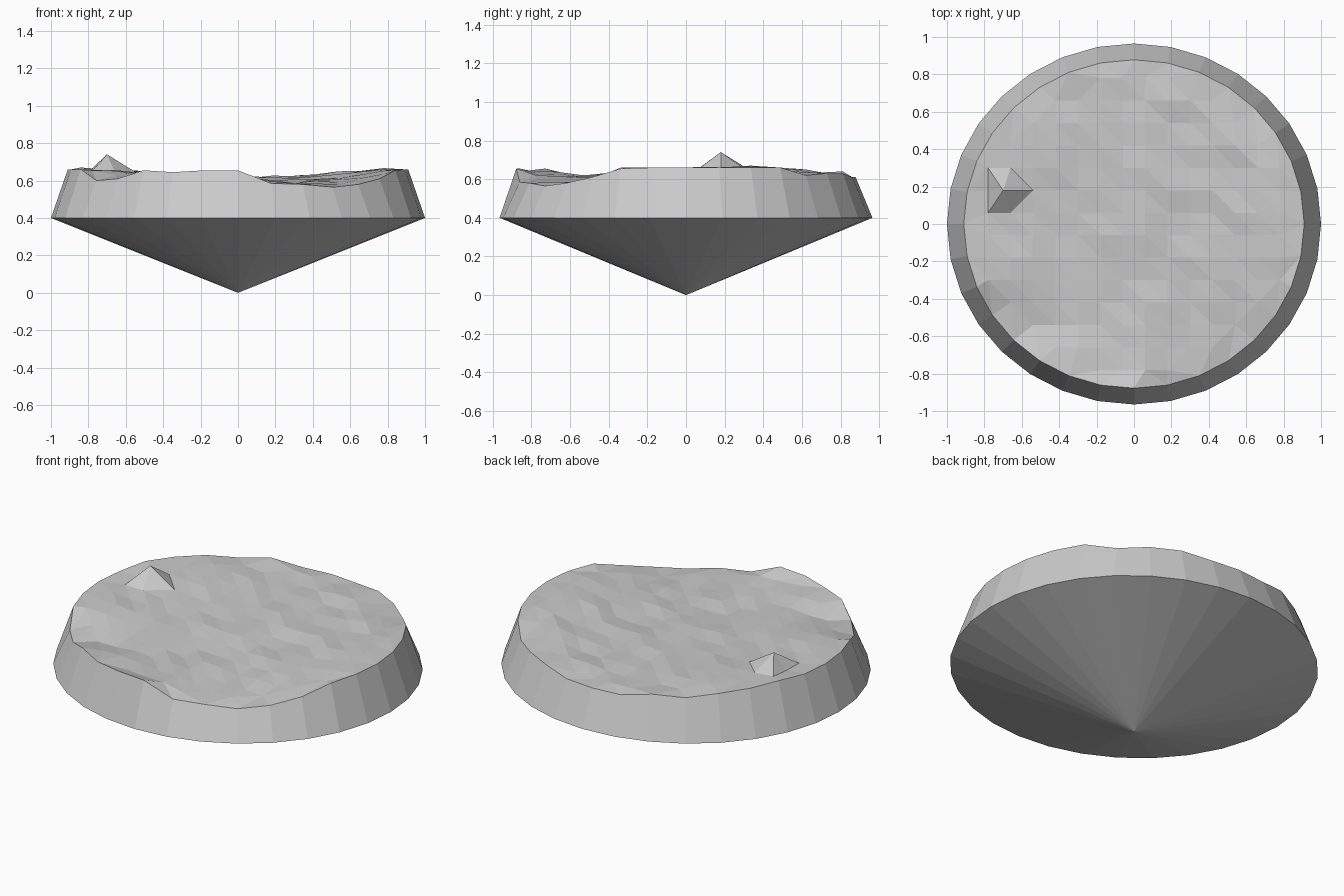
import bpy, bmesh, random
from math import sin, cos, tau, hypot
from mathutils import Vector
from mathutils.geometry import delaunay_2d_cdt

if "Cube" in bpy.data.objects:
    bpy.data.objects.remove(bpy.data.objects["Cube"])

random.seed(4)
SIDES, Y_SCALE = 32, 0.965

# Heights of the uneven upper rim, counter-clockwise from +x
RIM_Z = [.66, .66, .66, .66, .62, .63, .63, .61, .61, .61, .64, .63, .65, .66, .67, .66,
         .66, .66, .66, .60, .61, .655, .645, .655, .655, .585, .58, .565, .58, .61, .655, .66]

# Main bumps and hollows of the ground: x, y, z
BUMPS = [(0, 0, .61), (.3, 0, .595), (.3, .4, .60), (.3, -.4, .585), (0, .5, .61),
         (0, -.45, .60), (-.3, 0, .62), (-.3, .4, .63), (-.3, -.4, .615),
         (-.5, .3, .64), (-.6, -.1, .635), (-.6, .5, .65), (.55, .2, .63),
         (.55, -.2, .615), (.6, .5, .655), (.8, .25, .685), (.55, -.5, .58),
         (-.78, -.2, .685), (-.75, .36, .68), (0, -.72, .60), (-.5, -.6, .60)]


def ring(radius):
    return [(radius * cos(i * tau / SIDES), radius * sin(i * tau / SIDES) * Y_SCALE)
            for i in range(SIDES)]


rim = ring(0.91)
controls = BUMPS + [(x, y, z) for (x, y), z in zip(rim, RIM_Z)]


def ground(x, y):
    total = weight = 0
    for px, py, pz in controls:
        w = 1 / (hypot(x - px, y - py) ** 3 + .002)
        total += w * pz
        weight += w
    return total / weight + random.uniform(-.008, .008)


bm = bmesh.new()

# Conical underside and sloping side wall
tip = bm.verts.new((0, 0, 0))
lower = [bm.verts.new((x, y, 0.4)) for x, y in ring(1)]
upper = [bm.verts.new((x, y, z)) for (x, y), z in zip(rim, RIM_Z)]
for i in range(SIDES):
    j = (i + 1) % SIDES
    bm.faces.new((tip, lower[j], lower[i]))
    bm.faces.new((lower[i], lower[j], upper[j], upper[i]))

# Bumpy ground on a square grid, joined to the rim
surface = list(upper)
for ix in range(-8, 8):
    for iy in range(-8, 8):
        x, y = .12 * ix + .06, .12 * iy + .06
        if hypot(x, y / Y_SCALE) < 0.84:
            z = ground(x, y)
            if hypot(x + .66, y - .18) < .07:     # single sharp peak
                x, z = -.70, .74
            surface.append(bm.verts.new((x, y, z)))
flat = [Vector((v.co.x, v.co.y)) for v in surface]
_, _, tris, origin, _, _ = delaunay_2d_cdt(flat, [], [], 0, 1e-5)
cap = [bm.faces.new([surface[origin[i][0]] for i in t]) for t in tris]
bmesh.ops.join_triangles(bm, faces=cap, angle_face_threshold=.25, angle_shape_threshold=.5)
bmesh.ops.recalc_face_normals(bm, faces=bm.faces)

mesh = bpy.data.meshes.new("rocky_mound")
bm.to_mesh(mesh)
bm.free()
bpy.context.collection.objects.link(bpy.data.objects.new("rocky_mound", mesh))
